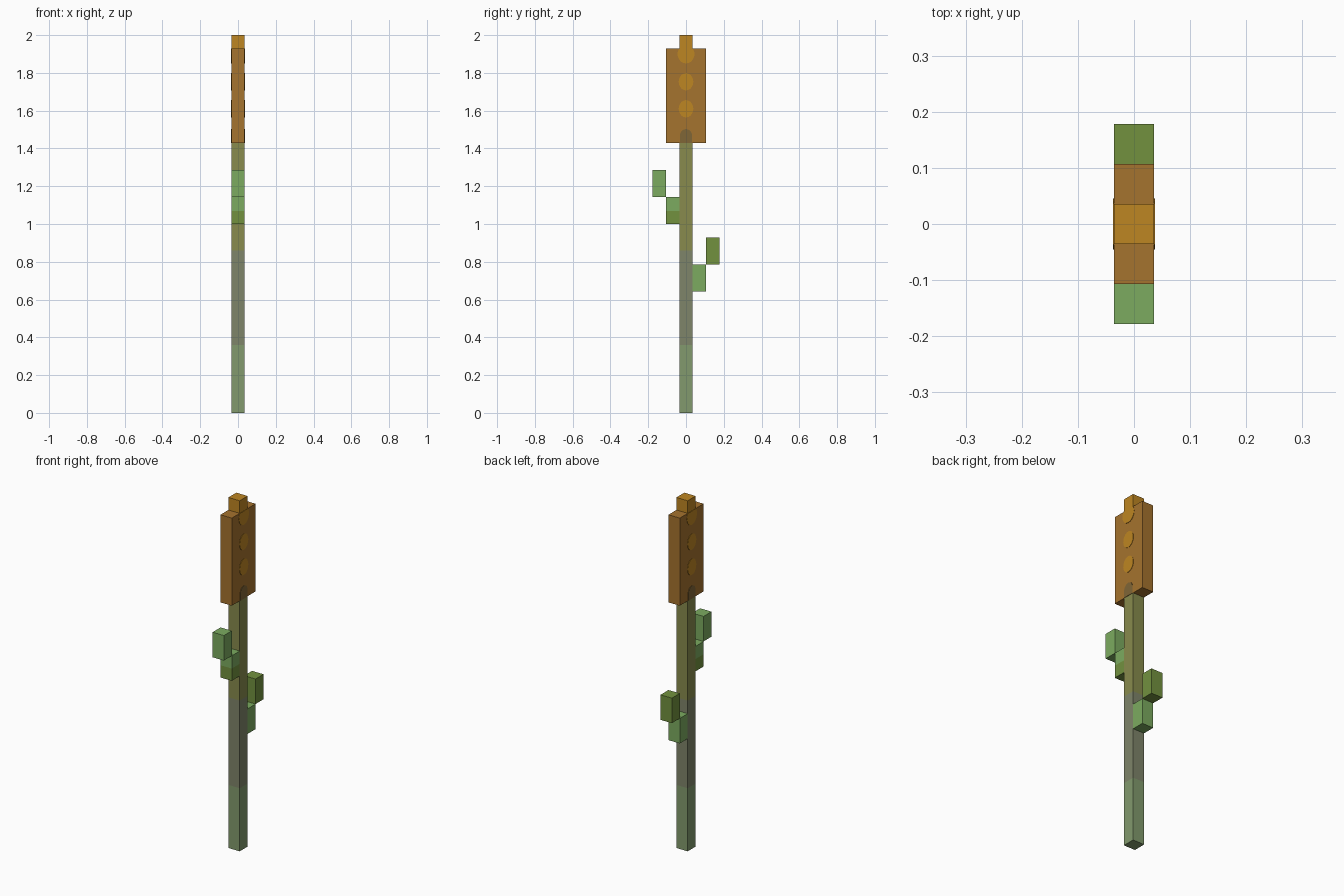
import bpy, bmesh, math
from mathutils import Matrix

cube = bpy.data.objects.get("Cube")
if cube:
    bpy.data.objects.remove(cube, do_unlink=True)

U = 2 / 28          # one block unit: the stem is one unit wide
HALF = U / 2


def material(name, r, g, b):
    """Flat material from 0-255 display values, stored as linear."""
    def lin(c):
        c /= 255
        return c / 12.92 if c <= 0.04045 else ((c + 0.055) / 1.055) ** 2.4
    colour = (lin(r), lin(g), lin(b), 1)
    m = bpy.data.materials.new(name)
    m.use_nodes = True
    m.diffuse_color = colour
    bsdf = m.node_tree.nodes["Principled BSDF"]
    bsdf.inputs["Base Color"].default_value = colour
    bsdf.inputs["Roughness"].default_value = 0.9
    return m


stem_green = material("stem_green", 130, 154, 109)
stem_grey = material("stem_grey", 127, 133, 106)
stem_olive = material("stem_olive", 136, 139, 77)
head_brown = material("head_brown", 165, 115, 46)
seed_gold = material("seed_gold", 190, 134, 34)
base_umber = material("base_umber", 128, 102, 54)
leaf_light = material("leaf_light", 124, 171, 96)
leaf_dark = material("leaf_dark", 114, 145, 63)


def finish(name, bm, mats):
    bmesh.ops.recalc_face_normals(bm, faces=bm.faces[:])
    mesh = bpy.data.meshes.new(name)
    bm.to_mesh(mesh)
    bm.free()
    for m in mats:
        mesh.materials.append(m)
    bpy.context.collection.objects.link(bpy.data.objects.new(name, mesh))


def block(name, y, width, bottom, height, mats, cuts=()):
    """Box one unit deep in x; each cut height starts the next material."""
    bm = bmesh.new()
    bmesh.ops.create_cube(bm, size=1)
    bm.transform(Matrix.Translation((0, y * U, (bottom + height / 2) * U))
                 @ Matrix.Diagonal((U, width * U, height * U, 1)))
    for z in cuts:
        bmesh.ops.bisect_plane(bm, geom=bm.verts[:] + bm.edges[:] + bm.faces[:],
                               plane_co=(0, 0, z), plane_no=(0, 0, 1))
    for f in bm.faces:
        f.material_index = sum(f.calc_center_median().z > z for z in cuts)
    finish(name, bm, mats)


def plates(name, outline, mat):
    """Thin matching plates on both broad sides, from a (y, z) outline."""
    bm = bmesh.new()
    for side in (-1, 1):
        face = bm.faces.new([bm.verts.new((side * HALF, y, z)) for y, z in outline])
        ext = bmesh.ops.extrude_face_region(bm, geom=[face], use_keep_orig=True)
        moved = [v for v in ext["geom"] if isinstance(v, bmesh.types.BMVert)]
        bmesh.ops.translate(bm, verts=moved, vec=(side * 0.002, 0, 0))
    finish(name, bm, [mat])


def arc(zc, ry, rz, turn=2 * math.pi, steps=20):
    return [(ry * math.cos(turn * i / steps), zc + rz * math.sin(turn * i / steps))
            for i in range(steps)]


# Stem, head and tip
block("stem", 0, 1, 0, 20, [stem_green, stem_grey, stem_olive], (0.36, 0.86))
block("head", 0, 3, 20, 7, [head_brown])
block("tip", 0, 1, 27, 1, [seed_gold])

# Stepped leaves, one pair on the front and one on the back
block("front_leaf_lower", -1, 1, 14, 2, [leaf_dark, leaf_light], (1.07,))
block("front_leaf_upper", -2, 1, 16, 2, [leaf_light])
block("back_leaf_lower", 1, 1, 9, 2, [leaf_light])
block("back_leaf_upper", 2, 1, 11, 2, [leaf_dark])

# Spots on the broad sides of the head
plates("lower_spot", arc(1.61, 0.039, 0.046), seed_gold)
plates("middle_spot", arc(1.753, 0.039, 0.046), seed_gold)
head_top = 27 * U
plates("top_spot", [(y, min(z, head_top)) for y, z in arc(1.9, 0.045, 0.05)], seed_gold)

# Arched stem end showing at the foot of the head
r = 0.032
foot = 20 * U
plates("stem_end", arc(1.47, r, r, math.pi) + [(-r, 1.47), (-r, foot), (r, foot)], base_umber)
